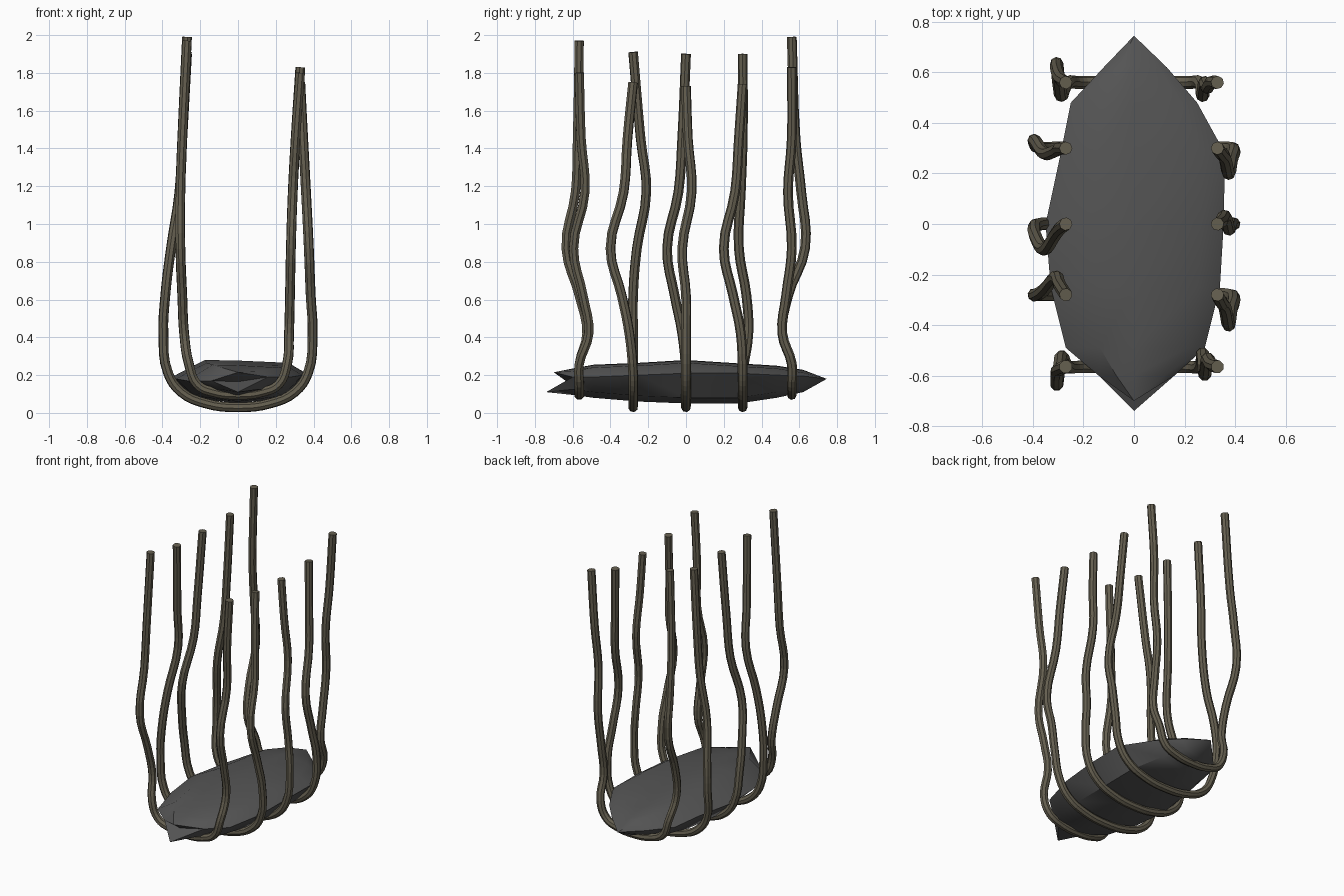
import bpy
import bmesh

cube = bpy.data.objects.get("Cube")
if cube:
    bpy.data.objects.remove(cube, do_unlink=True)


def material(name, rgb):
    m = bpy.data.materials.new(name)
    m.use_nodes = True
    m.diffuse_color = (*rgb, 1)
    m.node_tree.nodes["Principled BSDF"].inputs["Base Color"].default_value = (*rgb, 1)
    return m


GREY = material("dark grey", (0.09, 0.09, 0.09))
ROPE = material("rope brown", (0.13, 0.115, 0.08))


def activate(obj):
    bpy.ops.object.select_all(action="DESELECT")
    obj.select_set(True)
    bpy.context.view_layer.objects.active = obj


# Hull: lofted sections, each (y, left x, right x, side z, top z, bottom z)
SECTIONS = [
    (-0.60, -0.14, 0.16, 0.17, 0.235, 0.095),
    (-0.49, -0.27, 0.28, 0.17, 0.255, 0.08),
    (-0.25, -0.33, 0.34, 0.18, 0.265, 0.06),
    (0.00, -0.35, 0.355, 0.19, 0.28, 0.05),
    (0.28, -0.29, 0.36, 0.19, 0.262, 0.05),
    (0.48, -0.25, 0.25, 0.18, 0.25, 0.08),
    (0.62, -0.12, 0.13, 0.175, 0.228, 0.11),
]


def section(y, left, right, side, top, bottom):
    return [(left, y, side), (left * 0.5, y, top), (0, y, top - 0.003),
            (right * 0.75, y, top - 0.015), (right, y, side + 0.02),
            (right * 0.7, y, bottom + 0.03), (0, y, bottom), (left * 0.7, y, bottom + 0.03)]


def build_hull():
    bm = bmesh.new()
    rings = [[bm.verts.new(p) for p in section(*s)] for s in SECTIONS]
    for a, b in zip(rings, rings[1:]):
        for i in range(8):
            j = (i + 1) % 8
            bm.faces.new((a[i], a[j], b[j], b[i]))
    # Pointed back end
    back = bm.verts.new((0, 0.745, 0.18))
    for i in range(8):
        bm.faces.new((rings[-1][i], rings[-1][(i + 1) % 8], back))
    # Forked front end: upper and lower beak around a notch
    upper = bm.verts.new((0, -0.70, 0.215))
    lower = bm.verts.new((0, -0.74, 0.11))
    notch = bm.verts.new((0, -0.63, 0.165))
    r = rings[0]
    for tip, chain in ((upper, (0, 1, 2, 3, 4)), (lower, (4, 5, 6, 7, 0))):
        for i, j in zip(chain, chain[1:]):
            bm.faces.new((r[i], r[j], tip))
        bm.faces.new((r[chain[-1]], notch, tip))
        bm.faces.new((notch, r[chain[0]], tip))
    bmesh.ops.recalc_face_normals(bm, faces=bm.faces[:])
    mesh = bpy.data.meshes.new("hull")
    bm.to_mesh(mesh)
    bm.free()
    mesh.materials.append(GREY)
    hull = bpy.data.objects.new("hull", mesh)
    bpy.context.collection.objects.link(hull)
    activate(hull)
    bpy.ops.object.shade_smooth_by_angle(angle=0.7)


# Rope slings: strands bend sideways at these heights
LEVELS = (0.42, 0.62, 0.87, 1.17, 1.45)
WIDE = dict(left=(-0.395, -0.385, -0.355, -0.31, -0.295),
            right=(0.395, 0.385, 0.375, 0.36, 0.345),
            cradle=((0.37, 0.21), (0.30, 0.11), (0.17, 0.05)), base=0.03)
NARROW = dict(left=(-0.285, -0.295, -0.305, -0.305, -0.295),
              right=(0.27, 0.275, 0.28, 0.29, 0.305),
              cradle=((0.26, 0.26), (0.215, 0.15), (0.13, 0.11)), base=0.095)


def strand(shape, side, y, sway, height):
    points = [(x, y + d, z) for x, d, z in zip(shape[side], sway, LEVELS)]
    return points + [(-0.27 if side == "left" else 0.33, y, height)]


def rope(name, shape, y, left_top, left_sway, right_top, right_sway):
    cradle = shape["cradle"]
    path = strand(shape, "left", y, left_sway, left_top)[::-1]
    path += [(-x, y, z) for x, z in cradle] + [(0, y, shape["base"])]
    path += [(x, y, z) for x, z in cradle[::-1]]
    path += strand(shape, "right", y, right_sway, right_top)
    curve = bpy.data.curves.new(name, "CURVE")
    curve.dimensions = "3D"
    curve.bevel_depth = 0.026
    curve.bevel_resolution = 2
    curve.resolution_u = 4
    curve.use_fill_caps = True
    spline = curve.splines.new("BEZIER")
    spline.bezier_points.add(len(path) - 1)
    for point, co in zip(spline.bezier_points, path):
        point.co = co
        point.handle_left_type = point.handle_right_type = "AUTO"
    curve.materials.append(ROPE)
    obj = bpy.data.objects.new(name, curve)
    bpy.context.collection.objects.link(obj)
    activate(obj)
    bpy.ops.object.convert(target="MESH")
    bpy.ops.object.shade_flat()


build_hull()
rope("front_rope", NARROW, -0.565, 1.97, (0.04, 0.0, -0.07, -0.02, -0.01),
     1.80, (0.05, 0.02, -0.03, 0.03, 0.01))
rope("mid_front_rope", WIDE, -0.28, 1.91, (0, 0, 0.02, 0.07, 0.04),
     1.75, (-0.02, -0.06, -0.12, -0.05, -0.03))
rope("middle_rope", WIDE, 0, 1.90, (-0.02, -0.06, -0.10, -0.04, -0.02),
     1.73, (0, 0, -0.02, 0.03, 0.01))
rope("mid_back_rope", WIDE, 0.30, 1.90, (0.03, 0.02, -0.02, -0.01, 0.0),
     1.74, (-0.01, -0.05, -0.10, -0.04, -0.02))
rope("back_rope", NARROW, 0.56, 1.99, (-0.05, -0.02, 0.07, 0.05, 0.02),
     1.83, (-0.05, -0.03, 0.0, -0.02, 0.0))
